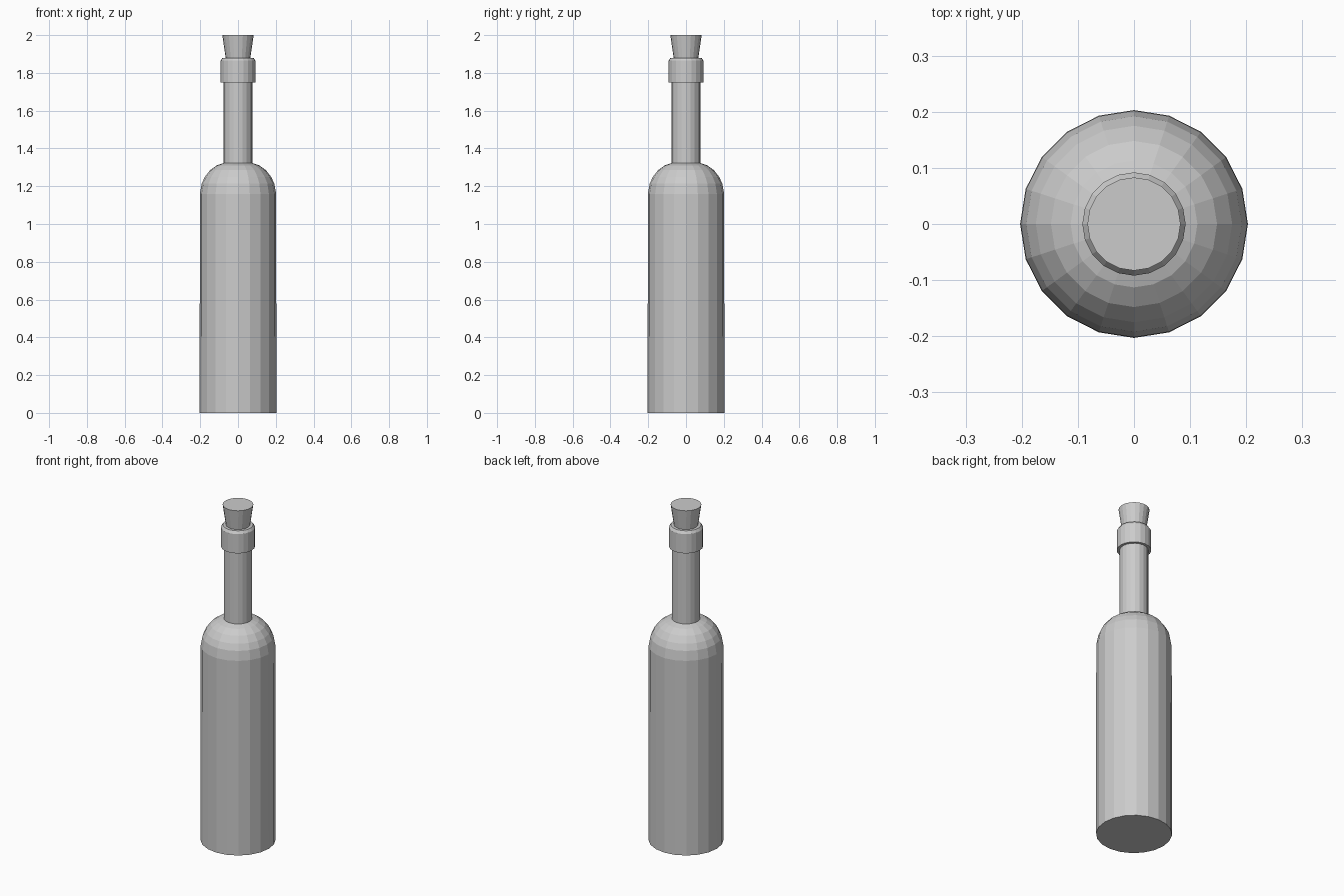
import bpy, bmesh
from math import cos, sin, tau

if "Cube" in bpy.data.objects:
    bpy.data.objects.remove(bpy.data.objects["Cube"])

SIDES = 20


def lathe(name, profile):
    """Closed flat-shaded solid turned around z from (radius, height) points."""
    bm = bmesh.new()
    rings = [[bm.verts.new((r * cos(tau * i / SIDES), r * sin(tau * i / SIDES), z))
              for i in range(SIDES)] for r, z in profile]
    for a, b in zip(rings, rings[1:]):
        for i in range(SIDES):
            j = (i + 1) % SIDES
            bm.faces.new((a[i], a[j], b[j], b[i]))
    bm.faces.new(rings[0][::-1])
    bm.faces.new(rings[-1])
    mesh = bpy.data.meshes.new(name)
    bm.to_mesh(mesh)
    bm.free()
    obj = bpy.data.objects.new(name, mesh)
    bpy.context.collection.objects.link(obj)
    return obj


# Glass bottle: body, rounded shoulder, neck and lip in one profile
lathe("bottle", [
    (0.203, 0), (0.202, 1.16),
    (0.192, 1.215), (0.175, 1.25), (0.148, 1.285), (0.113, 1.31), (0.077, 1.322),
    (0.077, 1.75), (0.092, 1.75), (0.092, 1.865), (0.082, 1.88),
])

# Tapered cork stopper
lathe("cork", [(0.064, 1.87), (0.083, 2.0)])
